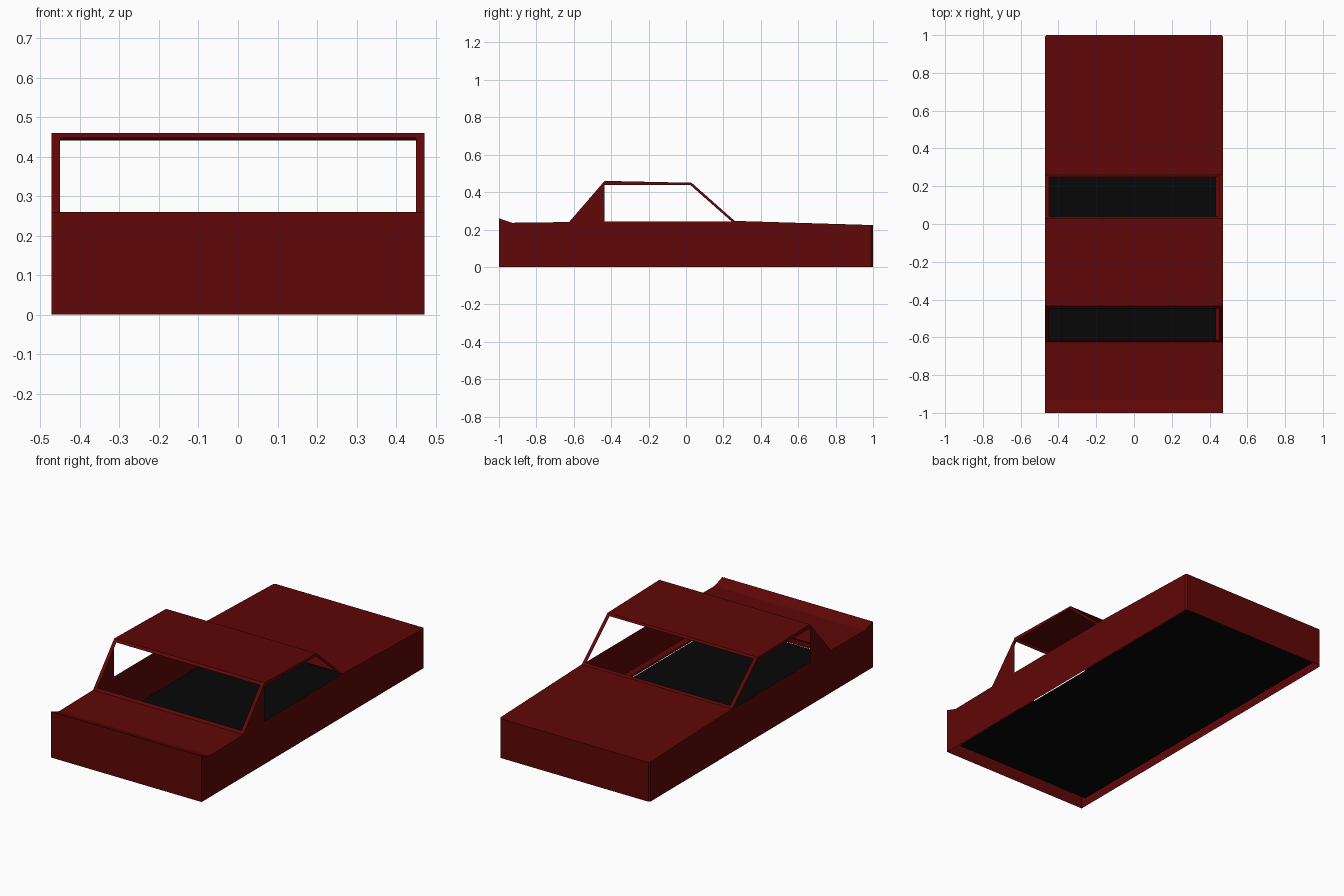
import bpy, bmesh
from mathutils import Vector

if "Cube" in bpy.data.objects:
    bpy.data.objects.remove(bpy.data.objects["Cube"])


def material(name, rgb):
    m = bpy.data.materials.new(name)
    m.diffuse_color = (*rgb, 1)
    m.use_nodes = True
    m.node_tree.nodes["Principled BSDF"].inputs["Base Color"].default_value = m.diffuse_color
    return m


def sheet(name, polygons, mat):
    """Thin sheet object from a few flat polygons."""
    bm = bmesh.new()
    for poly in polygons:
        bm.faces.new([bm.verts.new(p) for p in poly])
    bmesh.ops.remove_doubles(bm, verts=bm.verts[:], dist=0.0005)
    bmesh.ops.recalc_face_normals(bm, faces=bm.faces[:])
    mesh = bpy.data.meshes.new(name)
    bm.to_mesh(mesh)
    bm.free()
    mesh.materials.append(mat)
    obj = bpy.data.objects.new(name, mesh)
    bpy.context.collection.objects.link(obj)
    return obj


def strips(profile, w):
    """Full-width panels following a (y, z) profile."""
    return [[(-w, *a), (w, *a), (w, *b), (-w, *b)]
            for a, b in zip(profile, profile[1:])]


def frame(low, high, w, rim, bottom, top):
    """Four bars around an opening in the slope from low to high."""
    lo, hi = Vector(low), Vector(high)
    a, b = lo.lerp(hi, bottom), lo.lerp(hi, top)
    bars = strips([lo, a], w) + strips([b, hi], w)
    for s in (-1, 1):
        bars.append([(s * w, *a), (s * (w - rim), *a),
                     (s * (w - rim), *b), (s * w, *b)])
    return bars


red = material("dark_red", (0.115, 0.002, 0.002))
black = material("black", (0.002, 0.002, 0.002))
W = 0.472

front_low, front_high = (-0.625, 0.24), (-0.435, 0.46)
rear_high, rear_low = (0.03, 0.45), (0.26, 0.246)
front_deck = [(-1, 0), (-1, 0.26), (-0.93, 0.236), front_low]
rear_deck = [rear_low, (0.99, 0.224)]

# Front panel with lip, roof, rear deck
sheet("front_panels", strips(front_deck, W), red)
sheet("roof", strips([front_high, rear_high], W), red)
sheet("rear_deck", strips(rear_deck, W), red)

# Rear panel with slightly clipped corners
c = W - 0.008
tail = [[(-c, 1, 0), (c, 1, 0), (c, 1, 0.223), (-c, 1, 0.223)],
        [(-W, 0.99, 0.224), (W, 0.99, 0.224), (c, 1, 0.223), (-c, 1, 0.223)]]
for s in (-1, 1):
    tail.append([(s * c, 1, 0), (s * W, 0.99, 0),
                 (s * W, 0.99, 0.224), (s * c, 1, 0.223)])
sheet("rear_panel", tail, red)

# Window frames on the two slopes
sheet("front_window_frame",
      frame(front_low, front_high, W, 0.021, 0.06, 0.94), red)
sheet("rear_window_frame",
      frame(rear_low, rear_high, W, 0.021, 0.045, 0.955), red)

# Sides: lower body with the solid triangle, and the rail above the window
lower = front_deck + [front_high, (-0.435, 0.244), (0.243, 0.244),
                      *rear_deck, (0.99, 0)]
rail = [front_high, rear_high, rear_low, (0.243, 0.244),
        (0.024, 0.437), (-0.435, 0.437)]
for side, x in (("left", -W), ("right", W)):
    sheet(side + "_side", [[(x, *p) for p in lower],
                           [(x, *p) for p in rail]], red)

# Floor pan, set a little inside the walls
sheet("floor_pan", [[(-0.45, -0.945, 0.03), (0.432, -0.945, 0.03),
                     (0.432, 0.97, 0.03), (-0.45, 0.97, 0.03)]], black)

# Narrow ledge low on the right wall
sheet("right_ledge", [[(0.432, -0.945, 0.042), (W, -0.945, 0.042),
                       (W, 0.97, 0.042), (0.432, 0.97, 0.042)]], red)
